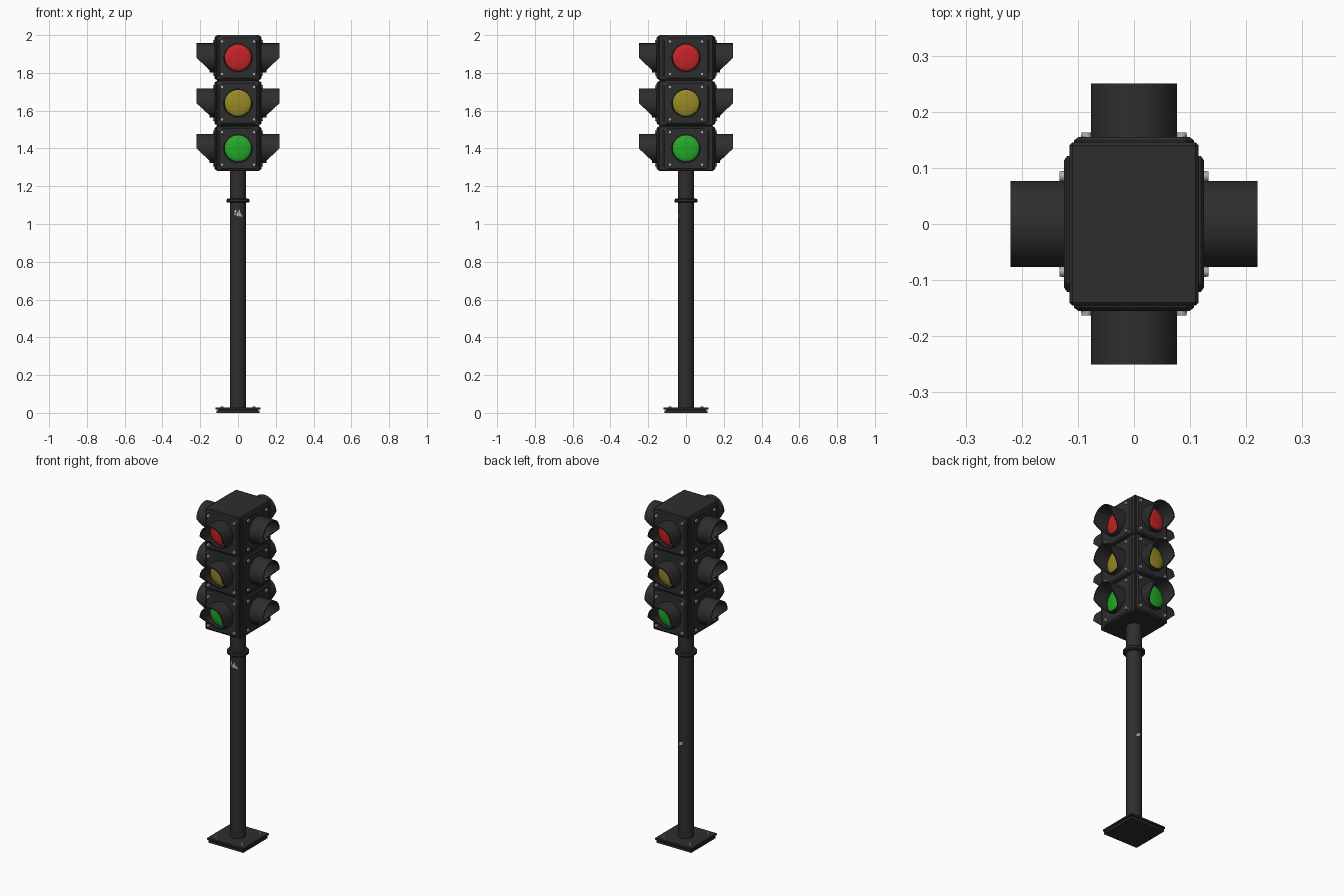
import bpy, bmesh, math
from mathutils import Matrix, Vector

if "Cube" in bpy.data.objects:
    bpy.data.objects.remove(bpy.data.objects["Cube"])


def material(name, rgb):
    m = bpy.data.materials.new(name)
    m.diffuse_color = (*rgb, 1)
    m.use_nodes = True
    m.node_tree.nodes["Principled BSDF"].inputs["Base Color"].default_value = m.diffuse_color
    return m


BLACK = material("black_metal", (0.027, 0.027, 0.028))
STEEL = material("light_grey", (0.42, 0.42, 0.42))
RED = material("red_lens", (0.56, 0.017, 0.019))
YELLOW = material("yellow_lens", (0.31, 0.25, 0.018))
GREEN = material("green_lens", (0.017, 0.40, 0.021))


def finish(bm, name, mat, matrix=Matrix(), bevel=0, smooth=True):
    bm.transform(matrix)
    bmesh.ops.recalc_face_normals(bm, faces=bm.faces)
    mesh = bpy.data.meshes.new(name)
    bm.to_mesh(mesh)
    bm.free()
    mesh.materials.append(mat)
    ob = bpy.data.objects.new(name, mesh)
    bpy.context.collection.objects.link(ob)
    if bevel:
        mod = ob.modifiers.new("bevel", 'BEVEL')
        mod.width, mod.segments, mod.limit_method = bevel, 1, 'ANGLE'
    if smooth:
        bpy.ops.object.select_all(action='DESELECT')
        ob.select_set(True)
        bpy.context.view_layer.objects.active = ob
        bpy.ops.object.shade_smooth_by_angle(angle=math.radians(35))
    return ob


def box(name, mat, size, center, bevel=0):
    bm = bmesh.new()
    bmesh.ops.create_cube(bm, size=1, matrix=Matrix.Translation(center) @ Matrix.Diagonal((*size, 1)))
    return finish(bm, name, mat, bevel=bevel, smooth=False)


def rings(bm, loops, cap_ends=False, closed=False):
    """Skin a list of equal-length point loops."""
    vs = [[bm.verts.new(p) for p in lp] for lp in loops]
    n = len(vs[0])
    pairs = list(zip(vs, vs[1:])) + ([(vs[-1], vs[0])] if closed else [])
    for a, b in pairs:
        for i in range(n):
            bm.faces.new((a[i], a[(i + 1) % n], b[(i + 1) % n], b[i]))
    if cap_ends:
        bm.faces.new(vs[0])
        bm.faces.new(vs[-1])


def circle(r, z, n=48):
    return [(r * math.cos(2 * math.pi * i / n), r * math.sin(2 * math.pi * i / n), z) for i in range(n)]


def octagon(w, h, c, y):
    return [(w - c, y, h), (w, y, h - c), (w, y, c - h), (w - c, y, -h),
            (c - w, y, -h), (-w, y, c - h), (-w, y, h - c), (c - w, y, h)]


# Parts of one signal face, modelled facing -y with the door front at y = 0
def door(name, w, matrix):
    bm = bmesh.new()
    rings(bm, [octagon(w, 0.114, 0.014, 0.012), octagon(w, 0.114, 0.014, 0.006),
               octagon(w - 0.008, 0.106, 0.014, 0.0)], cap_ends=True)
    finish(bm, name, BLACK, matrix, smooth=False)


def visor(name, matrix, n=48):
    def length(s):
        if s >= 0:
            return 0.095
        return 0.025 + 0.07 * max(0, 1 + s / 0.85)

    def loop(r, full):
        pts = []
        for i in range(n):
            a = 2 * math.pi * i / n
            s = math.sin(a)
            pts.append((r * math.cos(a), -length(s) if full else 0.004, r * s))
        return pts
    bm = bmesh.new()
    rings(bm, [loop(0.077, False), loop(0.077, True), loop(0.07, True), loop(0.07, False)], closed=True)
    finish(bm, name, BLACK, matrix)


def lens(name, mat, matrix, n=40):
    bm = bmesh.new()
    loops = []
    for k in range(6):
        t = (1 - k / 6) * math.pi / 2
        loops.append([(x, -0.002 - 0.016 * math.cos(t), z) for x, z, _ in circle(0.071 * math.sin(t), 0, n)])
    rings(bm, loops)
    bm.verts.ensure_lookup_table()
    tip = bm.verts.new((0, -0.018, 0))
    last = list(bm.verts)[5 * n:6 * n]
    for i in range(n):
        bm.faces.new((last[i], last[(i + 1) % n], tip))
    finish(bm, name, mat, matrix)


def bolts(name, points, radius, depth, matrix):
    bm = bmesh.new()
    for p in points:
        bmesh.ops.create_cone(bm, cap_ends=True, segments=12, radius1=radius, radius2=radius * 0.85,
                              depth=depth, matrix=Matrix.Translation(p))
    finish(bm, name, STEEL, matrix)


CORNERS = [(sx, sy) for sx in (-1, 1) for sy in (-1, 1)]
SIDES = [("front", 0, 0.155, 0.107), ("right", 90, 0.125, 0.121),
         ("back", 180, 0.155, 0.107), ("left", 270, 0.125, 0.121)]

# Three stacked lamp housings with a signal on every side
for color, mat, z in (("red", RED, 1.88), ("yellow", YELLOW, 1.64), ("green", GREEN, 1.40)):
    box(color + "_housing", BLACK, (0.23, 0.29, 0.24), (0, 0, z), bevel=0.005)
    for side, angle, dist, w in SIDES:
        m = (Matrix.Translation((0, 0, z)) @ Matrix.Rotation(math.radians(angle), 4, 'Z')
             @ Matrix.Translation((0, -dist, 0)))
        tag = color + "_" + side
        door(tag + "_door", w, m)
        visor(tag + "_visor", m)
        lens(tag + "_lens", mat, m)
        bolts(tag + "_screws", [(0.085 * a, 0.086 * b, 0.002) for a, b in CORNERS], 0.010, 0.012,
              m @ Matrix.Rotation(math.radians(90), 4, 'X'))

# Pole and its collar
bm = bmesh.new()
rings(bm, [circle(0.042, 0.02), circle(0.042, 1.285)], cap_ends=True)
finish(bm, "pole", BLACK)
bm = bmesh.new()
rings(bm, [circle(r, z) for r, z in ((0.04, 1.113), (0.055, 1.113), (0.06, 1.118),
                                     (0.06, 1.130), (0.055, 1.135), (0.04, 1.135))])
finish(bm, "pole_collar", BLACK)

# Base plates and anchor bolts
box("lower_base_plate", BLACK, (0.23, 0.23, 0.013), (0, 0, 0.0065))
box("base_core", BLACK, (0.21, 0.21, 0.01), (0, 0, 0.015))
box("upper_base_plate", BLACK, (0.24, 0.24, 0.012), (0, 0, 0.023), bevel=0.002)
bolts("anchor_bolts", [(0.085 * a, 0.085 * b, 0.031) for a, b in CORNERS], 0.009, 0.008, Matrix())


# Thin worn stickers wrapped on the pole
def sticker(name, angle, height, blobs, n=14):
    bm = bmesh.new()

    def wrap(u, v):
        a = math.radians(angle) + u / 0.042
        return Vector((0.0434 * math.cos(a), 0.0434 * math.sin(a), height + v))
    for u, v, ru, rv in blobs:
        c = bm.verts.new(wrap(u, v))
        rim = []
        for i in range(n):
            t = 2 * math.pi * i / n
            rim.append(bm.verts.new(wrap(u + ru * math.cos(t), v + rv * math.sin(t))))
        for i in range(n):
            bm.faces.new((c, rim[i], rim[(i + 1) % n]))
    finish(bm, name, STEEL, smooth=False)


sticker("front_sticker", 270, 1.055, [(0.004, -0.003, 0.013, 0.012), (-0.014, 0.012, 0.006, 0.009),
                                      (0.006, 0.014, 0.004, 0.007), (0.019, -0.012, 0.006, 0.006),
                                      (-0.016, -0.004, 0.007, 0.004)])
sticker("back_sticker", 84, 0.59, [(0, 0, 0.010, 0.009), (0.008, 0.008, 0.005, 0.005),
                                   (-0.008, -0.007, 0.005, 0.005)])
